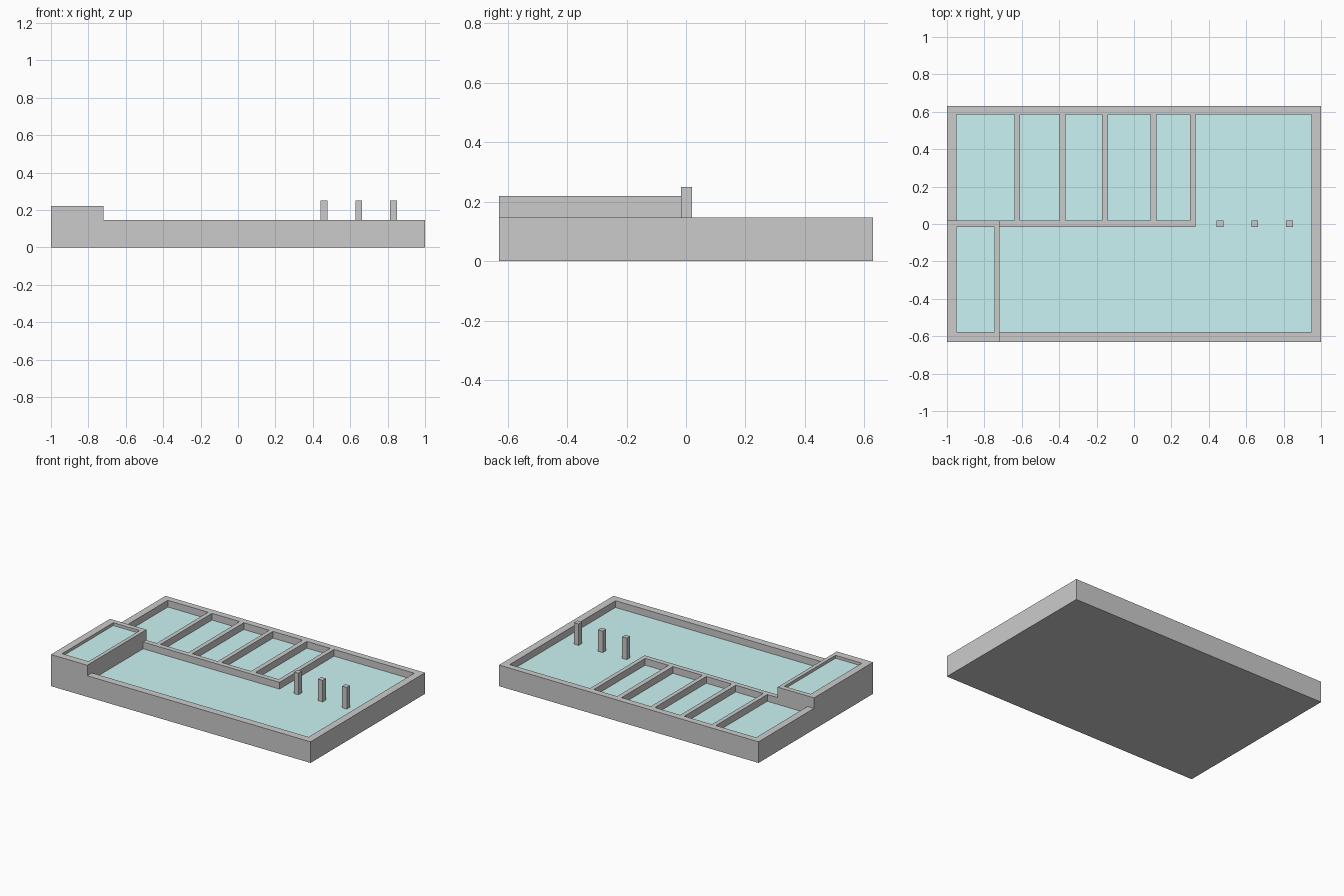
import bpy, bmesh

if "Cube" in bpy.data.objects:
    bpy.data.objects.remove(bpy.data.objects["Cube"])

HX, HY = 1.0, 0.63            # half size of the basin
RIM, TUB_RIM, POST_TOP = 0.147, 0.22, 0.25
FLOOR, WATER, TUB_WATER = 0.03, 0.10, 0.20


def rect(x0, x1, y0, y1):
    return [(x0, y0), (x1, y0), (x1, y1), (x0, y1)]


def prisms(name, outlines, z0, z1=None):
    """One object from flat outlines; extruded to z1 when given."""
    bm = bmesh.new()
    for pts in outlines:
        face = bm.faces.new([bm.verts.new((x, y, z0)) for x, y in pts])
        if z1 is not None:
            ext = bmesh.ops.extrude_face_region(bm, geom=[face], use_keep_orig=True)
            for v in ext["geom"]:
                if isinstance(v, bmesh.types.BMVert):
                    v.co.z = z1
    if z1 is not None:
        bmesh.ops.recalc_face_normals(bm, faces=bm.faces)
    mesh = bpy.data.meshes.new(name)
    bm.to_mesh(mesh)
    bm.free()
    obj = bpy.data.objects.new(name, mesh)
    bpy.context.collection.objects.link(obj)
    return obj


def cut(obj, cutter):
    """Subtract the cutter and discard it."""
    mod = obj.modifiers.new("cut", "BOOLEAN")
    mod.operation, mod.solver, mod.object = "DIFFERENCE", "EXACT", cutter
    cutter.hide_render = True
    bpy.context.view_layer.objects.active = obj
    bpy.ops.object.modifier_apply(modifier=mod.name)
    bpy.data.objects.remove(cutter)


# Pool outlines: row of lanes, L-shaped main pool, raised tub
lanes = [(-0.95, -0.64), (-0.61, -0.397), (-0.365, -0.17), (-0.14, 0.087), (0.121, 0.30)]
lane_pools = [rect(a, b, 0.02, 0.585) for a, b in lanes]
main_pool = [(-0.72, -0.578), (0.948, -0.578), (0.948, 0.585),
             (0.33, 0.585), (0.33, -0.015), (-0.72, -0.015)]
tub_pool = rect(-0.95, -0.747, -0.578, -0.015)

# Basin block, lowered everywhere except the tub corner, then hollowed
basin = prisms("basin", [rect(-HX, HX, -HY, HY)], 0, TUB_RIM)
lowered = [(-0.72, -1), (1.2, -1), (1.2, 1), (-1.2, 1), (-1.2, 0.02), (-0.72, 0.02)]
cut(basin, prisms("rim_cutter", [lowered], RIM, 0.5))
cut(basin, prisms("pool_cutter", lane_pools + [main_pool, tub_pool], FLOOR, 0.4))

# Water surfaces
teal = bpy.data.materials.new("water")
teal.diffuse_color = (0.6, 0.9, 0.9, 1)
teal.use_nodes = True
teal.node_tree.nodes["Principled BSDF"].inputs["Base Color"].default_value = teal.diffuse_color
for obj in (prisms("pool_water", lane_pools + [main_pool], WATER),
            prisms("tub_water", [tub_pool], TUB_WATER)):
    obj.data.materials.append(teal)

# Posts standing in the main pool
for i, x in enumerate((0.46, 0.645, 0.831)):
    prisms(f"post_{i + 1}", [rect(x - 0.018, x + 0.018, -0.016, 0.02)], FLOOR, POST_TOP)
